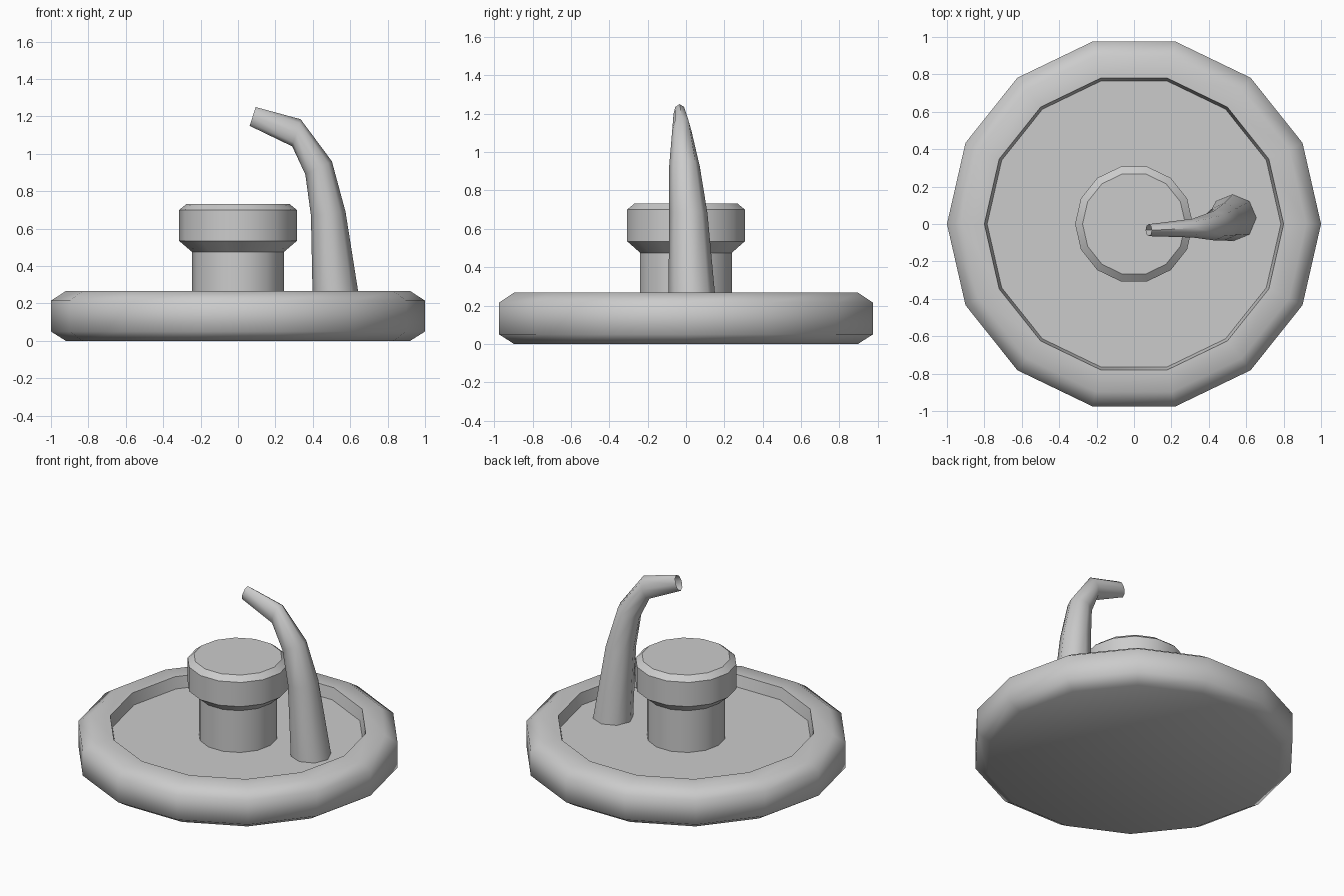
import bpy, bmesh
from math import sin, cos, tau, radians
from mathutils import Vector

if "Cube" in bpy.data.objects:
    bpy.data.objects.remove(bpy.data.objects["Cube"])


def make_object(name, rings, cap_start=True, cap_end=True, smooth=40):
    """Skin a list of equal-length vertex rings into one mesh object."""
    bm = bmesh.new()
    loops = [[bm.verts.new(p) for p in ring] for ring in rings]
    n = len(loops[0])
    for a, b in zip(loops, loops[1:]):
        for i in range(n):
            j = (i + 1) % n
            bm.faces.new((a[i], a[j], b[j], b[i]))
    if cap_start:
        bm.faces.new(loops[0][::-1])
    if cap_end:
        bm.faces.new(loops[-1])
    bmesh.ops.recalc_face_normals(bm, faces=bm.faces)
    mesh = bpy.data.meshes.new(name)
    bm.to_mesh(mesh)
    bm.free()
    obj = bpy.data.objects.new(name, mesh)
    bpy.context.collection.objects.link(obj)
    bpy.ops.object.select_all(action='DESELECT')
    obj.select_set(True)
    bpy.context.view_layer.objects.active = obj
    bpy.ops.object.shade_smooth_by_angle(angle=radians(smooth))
    return obj


def lathe(name, profile, sides=14, smooth=40):
    """Turn an (r, z) profile around the z axis."""
    rings = [[(r * cos(tau * i / sides), r * sin(tau * i / sides), z)
              for i in range(sides)] for r, z in profile]
    return make_object(name, rings, smooth=smooth)


# Round base with chamfered edges and a shallow recessed basin
lathe("basin_base", [(0.92, 0), (1.0, 0.05), (1.0, 0.215), (0.92, 0.267),
                     (0.80, 0.267), (0.785, 0.19)], smooth=60)

# Push button: stem with a wider chamfered cap
lathe("push_button", [(0.245, 0.185), (0.245, 0.475), (0.315, 0.535),
                      (0.315, 0.70), (0.275, 0.732)], smooth=35)

# Curved tapering spout, open at the tip
# each section: left (x, z), right (x, z), y centre, y half-width
sections = [((0.40, 0.185), (0.655, 0.185), 0.033, 0.125),
            ((0.39, 0.67), (0.575, 0.69), 0.012, 0.10),
            ((0.36, 0.89), (0.502, 0.96), -0.008, 0.08),
            ((0.29, 1.04), (0.335, 1.185), -0.022, 0.05),
            ((0.062, 1.15), (0.095, 1.25), -0.033, 0.032)]
rings = []
for left, right, y, half in sections:
    a = Vector((left[0], y, left[1]))
    b = Vector((right[0], y, right[1]))
    mid, u, v = (a + b) / 2, (b - a) / 2, Vector((0, half, 0))
    rings.append([mid + u * cos(tau * i / 8) + v * sin(tau * i / 8)
                  for i in range(8)])
make_object("spout", rings, cap_end=False, smooth=60)
